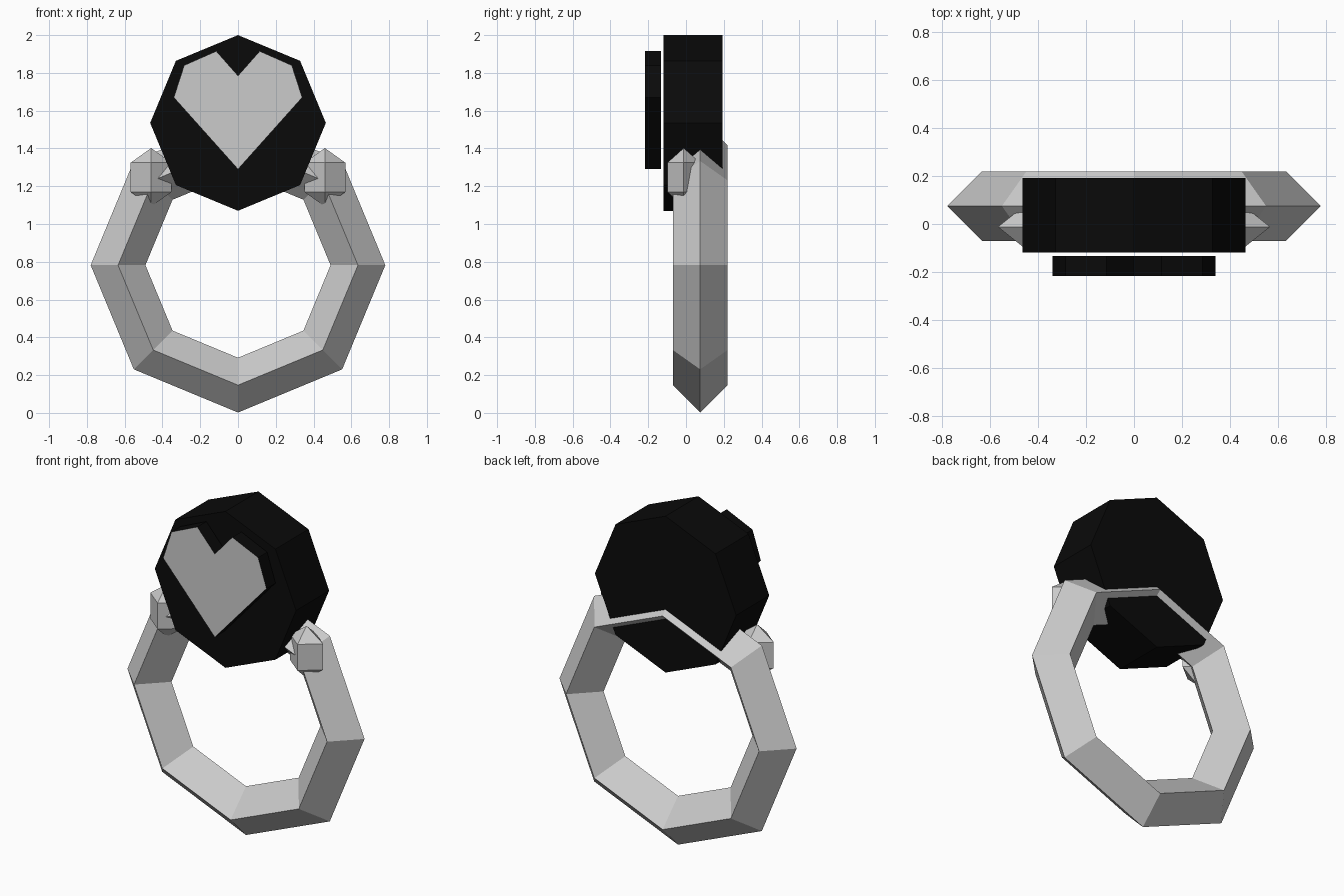
import bpy, bmesh
from math import pi

if "Cube" in bpy.data.objects:
    bpy.data.objects.remove(bpy.data.objects["Cube"])


def material(name, shade):
    mat = bpy.data.materials.new(name)
    mat.diffuse_color = (shade, shade, shade, 1)
    mat.use_nodes = True
    mat.node_tree.nodes["Principled BSDF"].inputs["Base Color"].default_value = mat.diffuse_color
    return mat


def finish(name):
    obj = bpy.context.object
    obj.name = name
    return obj


black = material("black", 0.003)
grey = material("grey", 0.8)

# Ring band: eight segments with a diamond cross-section
bpy.ops.mesh.primitive_torus_add(
    major_segments=8, minor_segments=4, major_radius=0.635, minor_radius=0.145,
    location=(0, 0.075, 0.782), rotation=(pi / 2, 0, 0))
finish("ring_band")

# Octagonal stone disc
bpy.ops.mesh.primitive_cylinder_add(
    vertices=8, radius=0.465, depth=0.31,
    location=(0, 0.037, 1.535), rotation=(pi / 2, 0, 0))
finish("stone_disc").data.materials.append(black)

# Heart plate: half outline mirrored, black body with a grey front face
half = [(0.115, 1.915), (0.285, 1.84), (0.34, 1.67)]
outline = [(0, 1.785)] + half + [(0, 1.29)] + [(-x, z) for x, z in reversed(half)]
bm = bmesh.new()
front = bm.faces.new([bm.verts.new((x, -0.218, z)) for x, z in outline])
solid = bmesh.ops.extrude_face_region(bm, geom=[front], use_keep_orig=True)
moved = [g for g in solid["geom"] if isinstance(g, bmesh.types.BMVert)]
bmesh.ops.translate(bm, verts=moved, vec=(0, 0.085, 0))
bmesh.ops.recalc_face_normals(bm, faces=bm.faces)
for face in bm.faces:
    face.material_index = 1 if face.normal.y < -0.9 else 0
mesh = bpy.data.meshes.new("heart_plate")
bm.to_mesh(mesh)
bm.free()
mesh.materials.append(black)
mesh.materials.append(grey)
bpy.context.collection.objects.link(bpy.data.objects.new("heart_plate", mesh))

# Small octahedral gems on both shoulders of the band
for side, label in ((-1, "left"), (1, "right")):
    bpy.ops.mesh.primitive_uv_sphere_add(
        segments=4, ring_count=2, radius=1,
        location=(side * 0.46, -0.012, 1.247))
    gem = finish(label + "_gem")
    gem.scale = (0.125, 0.1, 0.155)
